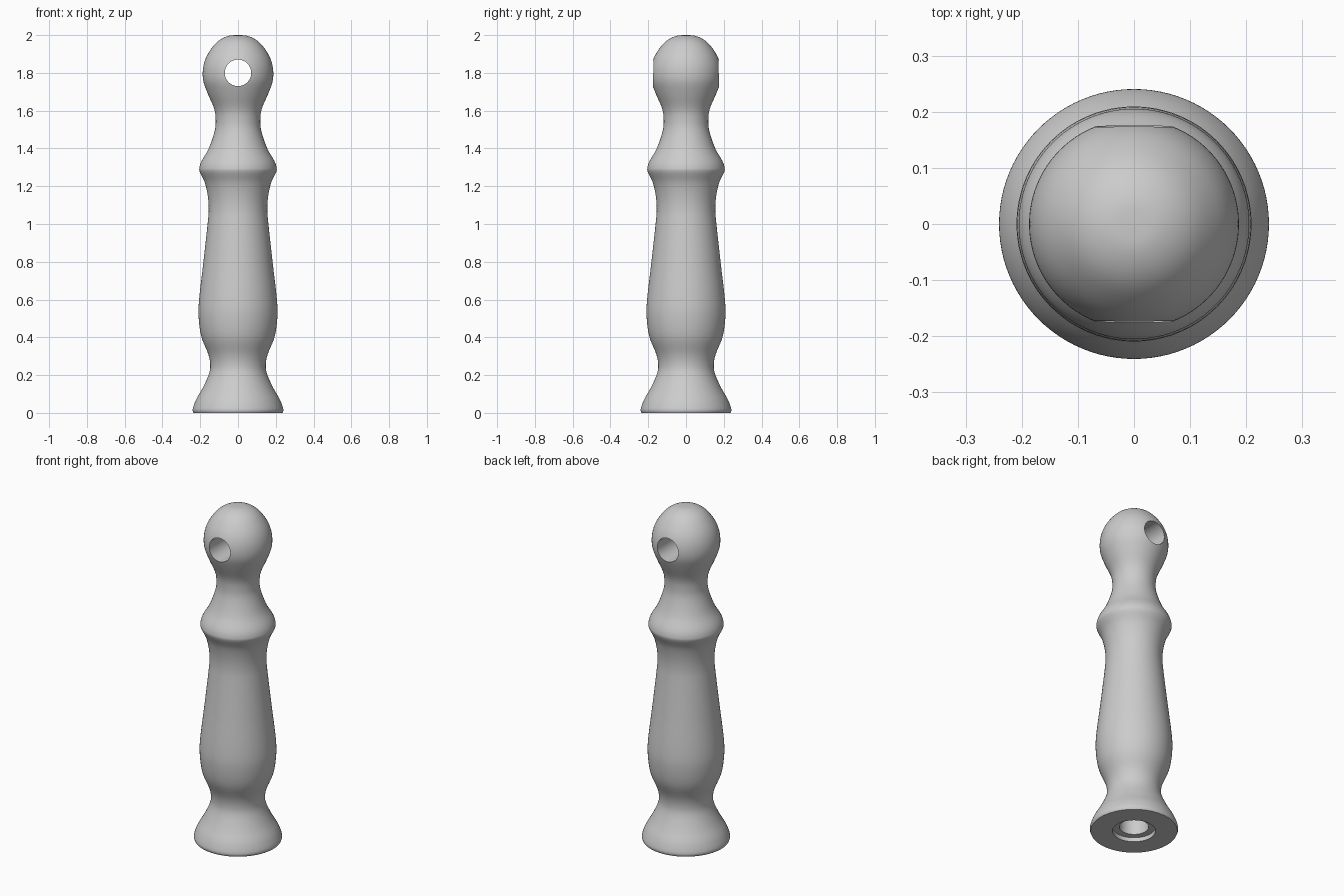
import bpy, bmesh, math
from mathutils import Vector

cube = bpy.data.objects.get("Cube")
if cube:
    bpy.data.objects.remove(cube, do_unlink=True)

grey = bpy.data.materials.new("plain grey")
grey.use_nodes = True
grey.diffuse_color = (0.6, 0.6, 0.6, 1)
grey.node_tree.nodes["Principled BSDF"].inputs["Base Color"].default_value = (0.6, 0.6, 0.6, 1)


def spline(points, steps=4):
    """Smooth curve through the points."""
    pts = [Vector(p) for p in points]
    pts = [2 * pts[0] - pts[1]] + pts + [2 * pts[-1] - pts[-2]]
    out = []
    for a, b, c, d in zip(pts, pts[1:], pts[2:], pts[3:]):
        for i in range(steps):
            t = i / steps
            out.append(b + 0.5 * t * (c - a + t * (2 * a - 5 * b + 4 * c - d
                                                   + t * (3 * (b - c) + d - a))))
    return out + [pts[-2]]


def lathe(name, profile, sides=96):
    """Revolve a (radius, height) profile around z."""
    bm = bmesh.new()
    verts = [bm.verts.new((r, 0, z)) for r, z in profile]
    edges = [bm.edges.new(pair) for pair in zip(verts, verts[1:])]
    bmesh.ops.spin(bm, geom=verts + edges, axis=(0, 0, 1), cent=(0, 0, 0),
                   angle=math.tau, steps=sides)
    bmesh.ops.remove_doubles(bm, verts=bm.verts[:], dist=0.0002)
    bmesh.ops.recalc_face_normals(bm, faces=bm.faces[:])
    mesh = bpy.data.meshes.new(name)
    bm.to_mesh(mesh)
    bm.free()
    mesh.materials.append(grey)
    obj = bpy.data.objects.new(name, mesh)
    bpy.context.collection.objects.link(obj)
    return obj


# Turned body: flared foot, belly, collar, neck and round head
outline = spline([
    (.236, 0), (.24, .02), (.222, .07), (.188, .13), (.156, .2), (.147, .25),
    (.157, .31), (.193, .4), (.208, .5), (.206, .6), (.183, .8), (.161, 1),
    (.155, 1.08), (.16, 1.15), (.176, 1.22), (.202, 1.275), (.204, 1.3),
    (.192, 1.335), (.155, 1.4), (.124, 1.49), (.118, 1.55), (.126, 1.61),
    (.16, 1.69), (.182, 1.75), (.187, 1.8), (.18, 1.85), (.16, 1.9),
    (.124, 1.95), (.088, 1.98), (.045, 1.997), (0, 2)])

# Stepped bore in the underside
bore = [(0, .5), (.08, .5), (.08, .025), (.117, .025), (.117, 0)]
handle = lathe("turned_handle", [Vector(p) for p in bore] + outline)

# Cord hole through the head, front to back
cutter = lathe("cord_hole_cutter", [(0, -.4), (.07, -.4), (.07, .4), (0, .4)], 64)
cutter.rotation_euler.x = math.pi / 2
cutter.location.z = 1.8
cutter.hide_render = True
cutter.hide_set(True)
cut = handle.modifiers.new("cord hole", 'BOOLEAN')
cut.operation = 'DIFFERENCE'
cut.solver = 'EXACT'
cut.object = cutter

# Apply the cut, then shade smooth with sharp rims
bpy.context.view_layer.objects.active = handle
handle.select_set(True)
bpy.ops.object.modifier_apply(modifier=cut.name)
bpy.ops.object.shade_smooth_by_angle(angle=math.radians(35))
bpy.data.objects.remove(cutter, do_unlink=True)
